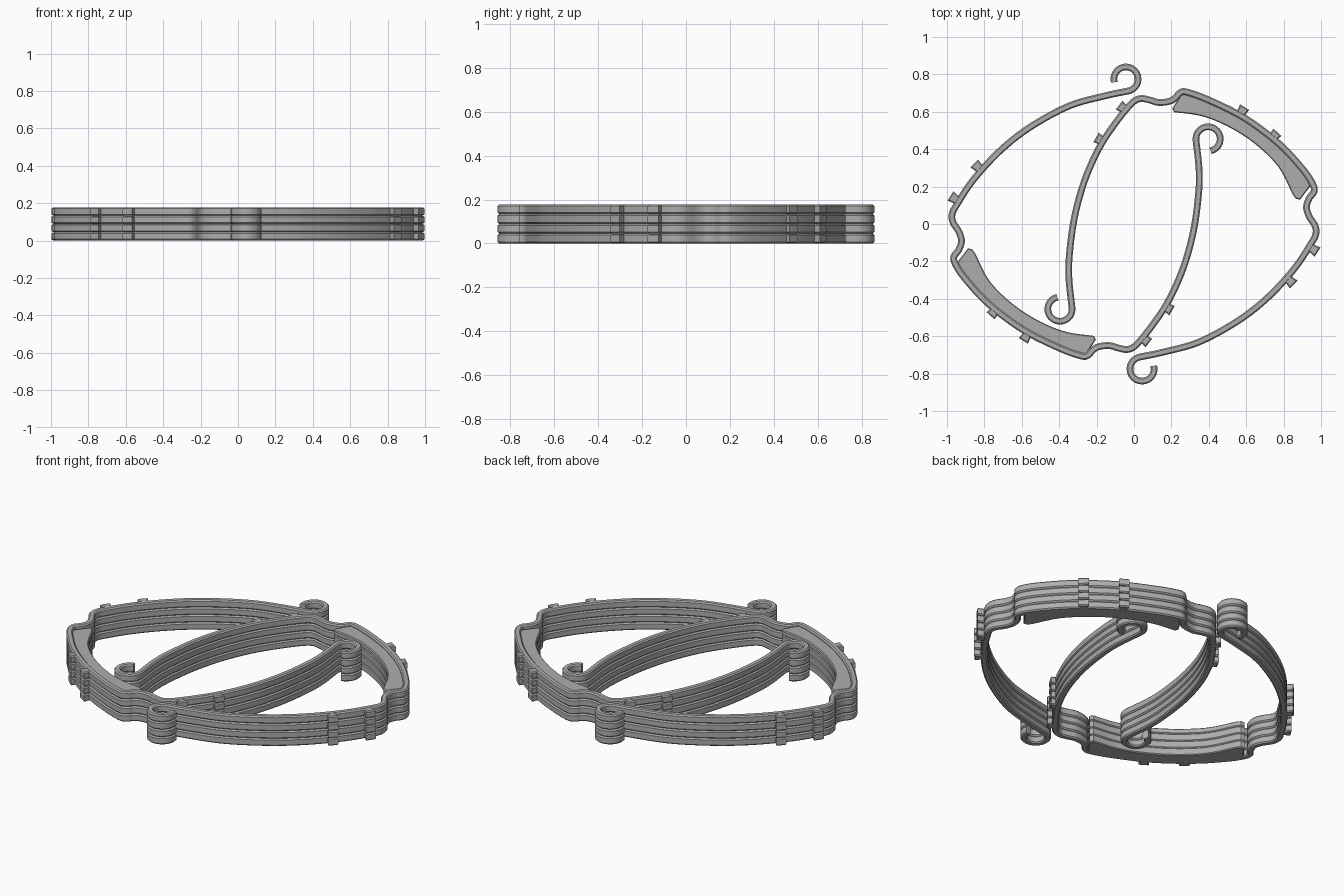
import bpy, bmesh, math
from mathutils import Vector, Matrix

if "Cube" in bpy.data.objects:
    bpy.data.objects.remove(bpy.data.objects["Cube"])

LAYERS, PITCH = 4, 0.0445
HALF_W, BEV = 0.018, 0.007

grey = bpy.data.materials.new("plain grey")
grey.diffuse_color = (0.42, 0.42, 0.42, 1)
grey.use_nodes = True
grey.node_tree.nodes["Principled BSDF"].inputs["Base Color"].default_value = grey.diffuse_color


def hook(cx, cy, r, a0, a1, n=18):
    """Arc points between two angles in degrees."""
    return [Vector((cx + r * math.cos(math.radians(a0 + (a1 - a0) * i / n)),
                    cy + r * math.sin(math.radians(a0 + (a1 - a0) * i / n)))) for i in range(n + 1)]


def spline(pts, n=5):
    """Smooth curve through the given points."""
    p = [2 * pts[0] - pts[1]] + pts + [2 * pts[-1] - pts[-2]]
    out = []
    for a, b, c, d in zip(p, p[1:], p[2:], p[3:]):
        for i in range(n):
            t = i / n
            out.append(0.5 * (2 * b + (c - a) * t + (2 * a - 5 * b + 4 * c - d) * t * t
                              + (3 * b - a - 3 * c + d) * t ** 3))
    return out + [pts[-1]]


def V(*xy):
    return [Vector(p) for p in xy]


def finish(bm, name, turn, smooth=True):
    bmesh.ops.recalc_face_normals(bm, faces=bm.faces)
    bm.transform(Matrix.Rotation(turn, 4, 'Z'))
    me = bpy.data.meshes.new(name)
    bm.to_mesh(me)
    bm.free()
    me.materials.append(grey)
    ob = bpy.data.objects.new(name, me)
    bpy.context.collection.objects.link(ob)
    if smooth:
        bpy.ops.object.select_all(action='DESELECT')
        ob.select_set(True)
        bpy.context.view_layer.objects.active = ob
        bpy.ops.object.shade_smooth_by_angle(angle=math.radians(30))
    return ob


def sweep(bm, path, z):
    """Chamfered rectangular band swept along a flat path."""
    w, h, b = HALF_W, PITCH, BEV
    sec = [(-w, b), (-w + b, 0), (w - b, 0), (w, b),
           (w, h - b), (w - b, h), (-w + b, h), (-w, h - b)]
    rings = []
    for i, p in enumerate(path):
        t = (path[min(i + 1, len(path) - 1)] - path[max(i - 1, 0)]).normalized()
        nrm = Vector((-t.y, t.x))
        rings.append([bm.verts.new((p.x + nrm.x * s, p.y + nrm.y * s, z + q)) for s, q in sec])
    for r0, r1 in zip(rings, rings[1:]):
        for k in range(8):
            bm.faces.new((r0[k], r0[(k + 1) % 8], r1[(k + 1) % 8], r1[k]))
    bm.faces.new(rings[0])
    bm.faces.new(rings[-1])


def prism(bm, outline, z0, z1, bev):
    """Flat outline raised to a solid with chamfered top and bottom rims."""
    face = bm.faces.new([bm.verts.new((p.x, p.y, z0)) for p in outline])
    ext = bmesh.ops.extrude_face_region(bm, geom=[face])
    new = [e for e in ext['geom'] if isinstance(e, bmesh.types.BMVert)]
    bmesh.ops.translate(bm, verts=new, vec=(0, 0, z1 - z0))
    rim = [e for e in bm.edges if abs(e.verts[0].co.z - e.verts[1].co.z) < 1e-6
           and (e.is_valid and len(e.link_faces) == 2)]
    bmesh.ops.bevel(bm, geom=rim, offset=bev, segments=1, affect='EDGES')


# Centre line of one band: outer hook, long arc, wave, pad arc, wave, inner arc, inner hook
outer_hook = hook(-0.043, 0.775, 0.065, 195, -75)
pad_arc = V((-0.957, -0.21), (-0.905, -0.29), (-0.775, -0.43), (-0.59, -0.568),
            (-0.40, -0.663), (-0.285, -0.705))
middle = (V((-0.16, 0.684), (-0.35, 0.63), (-0.56, 0.515), (-0.72, 0.388),
            (-0.86, 0.235), (-0.945, 0.107), (-0.972, 0.055), (-0.968, 0.01), (-0.937, -0.04),
            (-0.922, -0.09), (-0.937, -0.138), (-0.962, -0.172)) + pad_arc
          + V((-0.248, -0.703), (-0.218, -0.672), (-0.185, -0.655), (-0.13, -0.650),
              (-0.08, -0.664), (-0.03, -0.670), (0.02, -0.638), (0.11, -0.525), (0.19, -0.40),
              (0.265, -0.23), (0.318, -0.037), (0.345, 0.16), (0.348, 0.29)))
inner_hook = hook(0.396, 0.455, 0.065, 190, -78)
path = outer_hook[:-1] + spline([outer_hook[-1]] + middle + [inner_hook[0]]) + inner_hook[1:]

# Wide pad inside the pad arc
pad = (spline(V((-0.866, -0.135), (-0.845, -0.165), (-0.772, -0.305), (-0.645, -0.43),
                (-0.50, -0.522), (-0.36, -0.577), (-0.215, -0.598)), 4)
       + V((-0.204, -0.617), (-0.25, -0.69)) + spline(pad_arc, 4)[::-1]
       + V((-0.945, -0.205), (-0.888, -0.13)))

# Small clips: centre and outward angle
clips = [(-0.838, 0.308, 136), (-0.963, 0.138, 147), (-0.752, -0.474, 228),
         (-0.580, -0.606, 238), (0.184, -0.452, -30), (0.062, -0.622, -38)]

for side, turn in (("left", 0), ("right", math.pi)):
    for i in range(LAYERS):
        z = i * PITCH
        bm = bmesh.new()
        sweep(bm, path, z)
        finish(bm, f"{side}_band_{i + 1}", turn)

        bm = bmesh.new()
        drop = 0.012 if i == LAYERS - 1 else 0.0
        prism(bm, pad, z, z + PITCH - drop, 0.005)
        finish(bm, f"{side}_pad_{i + 1}", turn)

        bm = bmesh.new()
        for x, y, ang in clips:
            a = math.radians(ang)
            n, t = Vector((math.cos(a), math.sin(a))), Vector((-math.sin(a), math.cos(a)))
            c = Vector((x, y))
            part = bmesh.new()
            prism(part, [c + n * u + t * v for u, v in
                         ((-0.03, -0.021), (0.022, -0.029), (0.022, 0.029), (-0.03, 0.021))],
                  z + 0.001, z + PITCH - 0.001, 0.006)
            tmp = bpy.data.meshes.new("clip_shape")
            part.to_mesh(tmp)
            part.free()
            bm.from_mesh(tmp)
            bpy.data.meshes.remove(tmp)
        finish(bm, f"{side}_clips_{i + 1}", turn, False)
